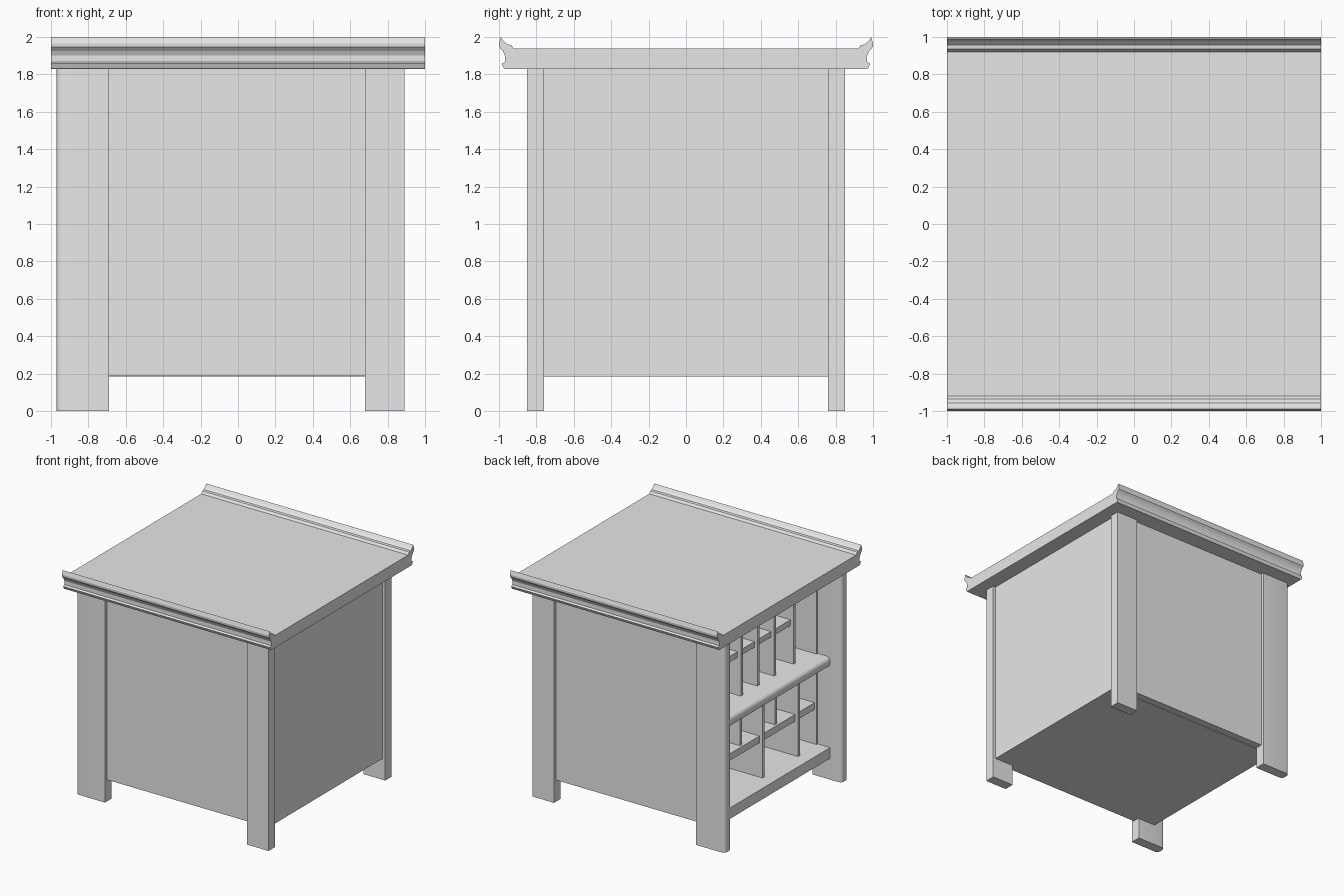
import bpy
import bmesh

cube = bpy.data.objects.get("Cube")
if cube:
    bpy.data.objects.remove(cube, do_unlink=True)

grey = bpy.data.materials.new("light_grey")
grey.use_nodes = True
grey.diffuse_color = (0.8, 0.8, 0.8, 1)
grey.node_tree.nodes["Principled BSDF"].inputs["Base Color"].default_value = (0.8, 0.8, 0.8, 1)


def finish(name, bm):
    bmesh.ops.recalc_face_normals(bm, faces=bm.faces)
    mesh = bpy.data.meshes.new(name)
    bm.to_mesh(mesh)
    bm.free()
    mesh.materials.append(grey)
    obj = bpy.data.objects.new(name, mesh)
    bpy.context.collection.objects.link(obj)
    return obj


def box(name, xs, ys, zs, round_edges=None, radius=0.03):
    """Box from ranges; round_edges picks edges to round by their midpoint offset."""
    bm = bmesh.new()
    bmesh.ops.create_cube(bm, size=1)
    if round_edges:
        chosen = [e for e in bm.edges if round_edges((e.verts[0].co + e.verts[1].co) / 2)]
    for v in bm.verts:
        for i, (lo, hi) in enumerate((xs, ys, zs)):
            v.co[i] = lo if v.co[i] < 0 else hi
    if round_edges:
        bmesh.ops.bevel(bm, geom=chosen, offset=radius, segments=4,
                        profile=0.5, affect='EDGES')
    obj = finish(name, bm)
    if round_edges:
        bpy.ops.object.select_all(action='DESELECT')
        obj.select_set(True)
        bpy.context.view_layer.objects.active = obj
        bpy.ops.object.shade_smooth_by_angle()
    return obj


# Table top with upturned, moulded front and back rims
rim = [(0.97, 1.83), (0.975, 1.835), (0.985, 1.857), (0.968, 1.866), (0.968, 1.9),
       (0.98, 1.925), (0.998, 1.945), (1.0, 1.965), (0.99, 2.0), (0.975, 1.978),
       (0.957, 1.96), (0.935, 1.957), (0.92, 1.937)]
outline = rim + [(-y, z) for y, z in reversed(rim)]
bm = bmesh.new()
face = bm.faces.new([bm.verts.new((-1, y, z)) for y, z in outline])
ext = bmesh.ops.extrude_face_region(bm, geom=[face])
bmesh.ops.translate(bm, vec=(2, 0, 0),
                    verts=[g for g in ext["geom"] if isinstance(g, bmesh.types.BMVert)])
finish("table_top", bm)

# Legs and the front and back panels
for side, label in ((-1, "front"), (1, "back")):
    leg_y = sorted((0.76 * side, 0.85 * side))
    box(label + "_right_post", (0.68, 0.89), leg_y, (0, 1.83))
    box(label + "_open_side_post", (-0.97, -0.69), leg_y, (0, 1.83),
        lambda m: m.x < -0.4 and abs(m.z) < 0.1)
    box(label + "_panel", (-0.74, 0.865), sorted((0.745 * side, 0.825 * side)), (0.19, 1.83))

# Closed side, floor and middle shelf with a rounded nose
box("closed_side_panel", (0.83, 0.865), (-0.76, 0.76), (0.19, 1.83))
box("floor_board", (-0.86, 0.865), (-0.76, 0.76), (0.185, 0.28))
box("middle_shelf", (-0.86, 0.83), (-0.76, 0.76), (0.98, 1.07),
    lambda m: m.x < -0.4 and abs(m.y) < 0.1, 0.035)

# Upper compartments
for i, y in enumerate((-0.5, -0.23, 0, 0.23, 0.5)):
    box(f"upper_divider_{i}", (-0.7, 0.83), (y - 0.014, y + 0.014), (1.07, 1.83))
box("upper_shelf", (-0.67, 0.83), (-0.5, 0.5), (1.4, 1.45))

# Lower compartments: full dividers, shelf and short dividers above it
for i, y in enumerate((-0.49, 0, 0.49)):
    box(f"lower_divider_{i}", (-0.75, 0.83), (y - 0.014, y + 0.014), (0.28, 0.98))
box("lower_shelf", (-0.72, 0.83), (-0.75, 0.75), (0.58, 0.64))
for i, y in enumerate((-0.24, 0.24)):
    box(f"short_divider_{i}", (-0.7, 0.83), (y - 0.014, y + 0.014), (0.64, 0.98))
